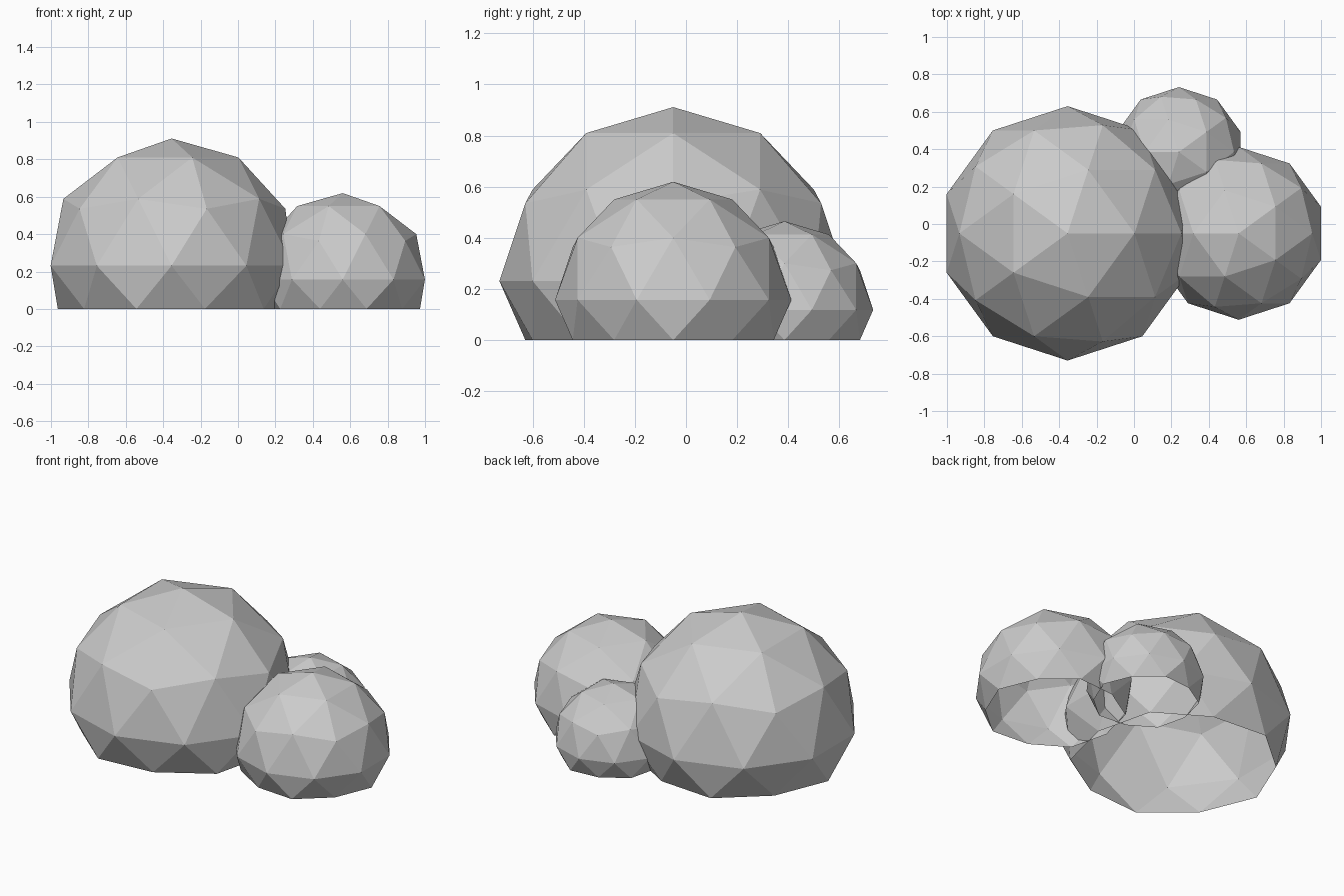
import bpy, bmesh, math
from mathutils import Matrix

if "Cube" in bpy.data.objects:
    bpy.data.objects.remove(bpy.data.objects["Cube"])


def boulder(name, x, y, radius, turn):
    """Low-poly ball sunk in the ground: underside flattened to z=0 and left open."""
    bm = bmesh.new()
    bmesh.ops.create_icosphere(bm, subdivisions=2, radius=radius,
                               matrix=Matrix.Rotation(turn, 4, 'Z'))
    lift = 0.34 * radius
    for v in bm.verts:
        v.co.x += x
        v.co.y += y
        v.co.z = max(v.co.z + lift, 0.0)
    # remove the flattened underside
    under = [f for f in bm.faces if all(v.co.z < 1e-5 for v in f.verts)]
    bmesh.ops.delete(bm, geom=under, context='FACES')
    mesh = bpy.data.meshes.new(name)
    bm.to_mesh(mesh)
    bm.free()
    obj = bpy.data.objects.new(name, mesh)
    bpy.context.collection.objects.link(obj)
    return obj


# Cluster of three overlapping domes
boulder("large_dome", -0.355, -0.05, 0.68, 0.0)
boulder("medium_dome", 0.56, -0.05, 0.462, math.pi)
boulder("small_dome", 0.24, 0.385, 0.347, math.pi)
